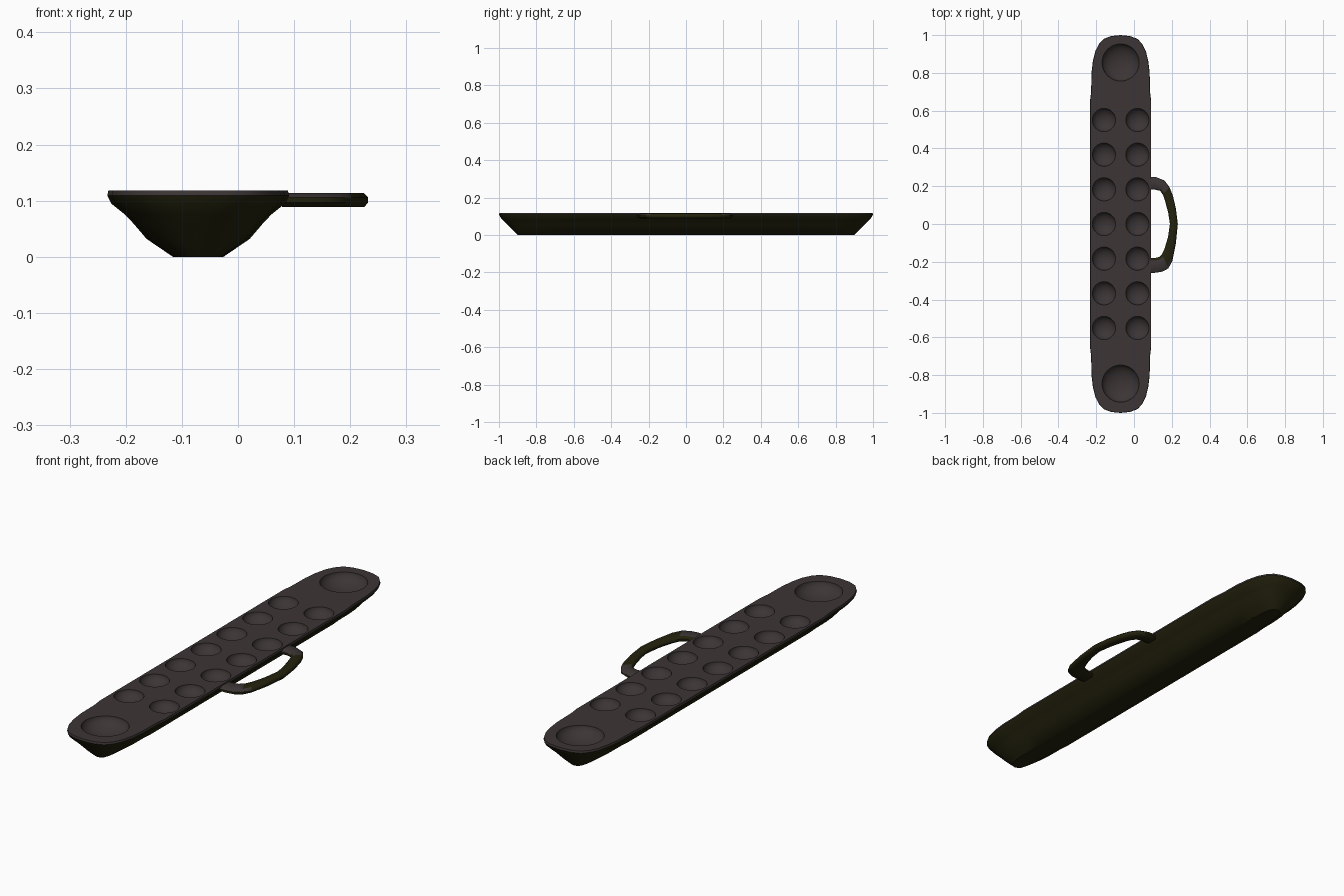
import bpy, bmesh, math
from mathutils import Matrix, Vector

if "Cube" in bpy.data.objects:
    bpy.data.objects.remove(bpy.data.objects["Cube"])


def material(name, rgb):
    m = bpy.data.materials.new(name)
    m.diffuse_color = (*rgb, 1)
    m.use_nodes = True
    m.node_tree.nodes["Principled BSDF"].inputs["Base Color"].default_value = m.diffuse_color
    return m


BROWN = material("dark brown", (0.045, 0.035, 0.035))
OLIVE = material("dark olive", (0.017, 0.016, 0.004))
CX, TOP = -0.071, 0.118


def make(name, bm):
    bmesh.ops.recalc_face_normals(bm, faces=bm.faces)
    me = bpy.data.meshes.new(name)
    bm.to_mesh(me)
    bm.free()
    ob = bpy.data.objects.new(name, me)
    bpy.context.collection.objects.link(ob)
    me.materials.append(BROWN)
    me.materials.append(OLIVE)
    return ob


def activate(ob):
    bpy.ops.object.select_all(action='DESELECT')
    ob.select_set(True)
    bpy.context.view_layer.objects.active = ob


def bridge(bm, rings):
    for a, b in zip(rings, rings[1:]):
        n = len(a)
        for i in range(n):
            bm.faces.new((a[i], a[(i + 1) % n], b[(i + 1) % n], b[i]))
    bm.faces.new(rings[0][::-1])
    bm.faces.new(rings[-1])


# board: boat-shaped hull, rounded ends, stacked outlines
quarter = [(0.162, 0.65), (0.156, 0.70), (0.154, 0.80), (0.147, 0.86), (0.134, 0.915),
           (0.115, 0.952), (0.09, 0.98), (0.05, 0.995)]
right = [(x, -y) for x, y in quarter[::-1]] + quarter
outline = [(0, -1)] + right + [(0, 1)] + [(-x, y) for x, y in right[::-1]]
# half width, end position, height
levels = [(0.045, 0.90, 0), (0.092, 0.933, 0.032), (0.115, 0.958, 0.059), (0.13, 0.975, 0.075),
          (0.155, 0.993, 0.095), (0.162, 1.0, 0.109), (0.160, 0.998, TOP)]
bm = bmesh.new()
rings = []
for w, end, z in levels:
    ring = []
    for x, y in outline:
        ay = 0.65 + (abs(y) - 0.65) * (end - 0.65) / 0.35
        ring.append(bm.verts.new((CX + x * w / 0.162, math.copysign(ay, y), z)))
    rings.append(ring)
bridge(bm, rings)
board = make("board", bm)

# cups: two rows of seven small ones and a large one at each end
cups = [(x, i * 0.1835, 0.062, 0.042) for x in (-0.159, 0.018) for i in range(-3, 4)]
cups += [(CX, 0.855, 0.099, 0.052), (CX, -0.845, 0.099, 0.052)]
bm = bmesh.new()
for x, y, r, d in cups:
    bmesh.ops.create_uvsphere(bm, u_segments=32, v_segments=18, radius=1,
                              matrix=Matrix.Translation((x, y, TOP + 0.003)) @
                              Matrix.Diagonal((r, r, d, 1)))
cutter = make("cup_cutter", bm)
cutter.hide_render = True
activate(board)
mod = board.modifiers.new("cups", 'BOOLEAN')
mod.operation = 'DIFFERENCE'
mod.solver = 'EXACT'
mod.object = cutter
bpy.ops.object.modifier_apply(modifier=mod.name)
bpy.data.objects.remove(cutter)
for p in board.data.polygons:
    p.material_index = 0 if p.normal.z > 0.15 or p.center.z > 0.111 else 1
bpy.ops.object.shade_smooth_by_angle(angle=math.radians(35))

# handle: flattened loop, outer and inner edge pairs
outer = [(0.078, 0.248), (0.115, 0.249), (0.162, 0.23), (0.188, 0.195), (0.206, 0.15), (0.222, 0.08),
         (0.232, 0.0), (0.222, -0.10), (0.203, -0.195), (0.182, -0.235), (0.15, -0.252),
         (0.115, -0.258), (0.078, -0.259)]
inner = [(0.078, 0.181), (0.110, 0.182), (0.138, 0.176), (0.153, 0.155), (0.165, 0.12), (0.181, 0.06),
         (0.190, 0.0), (0.180, -0.07), (0.162, -0.13), (0.148, -0.16), (0.132, -0.175),
         (0.110, -0.18), (0.078, -0.18)]
section = [(1, 0.35), (0.65, 1), (-0.65, 1), (-1, 0.35), (-1, -0.35), (-0.65, -1), (0.65, -1), (1, -0.35)]
bm = bmesh.new()
rings = []
for o, i in zip(outer, inner):
    o, i = Vector(o), Vector(i)
    mid, half = (o + i) / 2, (o - i) / 2
    rings.append([bm.verts.new((*(mid + half * s), 0.101 + 0.0125 * t)) for s, t in section])
bridge(bm, rings)
handle = make("handle", bm)
for p in handle.data.polygons:
    at_end = p.center.y > 0.17 or p.center.y < -0.19
    p.material_index = 0 if at_end and p.normal.z > 0.15 else 1
activate(handle)
bpy.ops.object.shade_smooth_by_angle(angle=math.radians(50))
